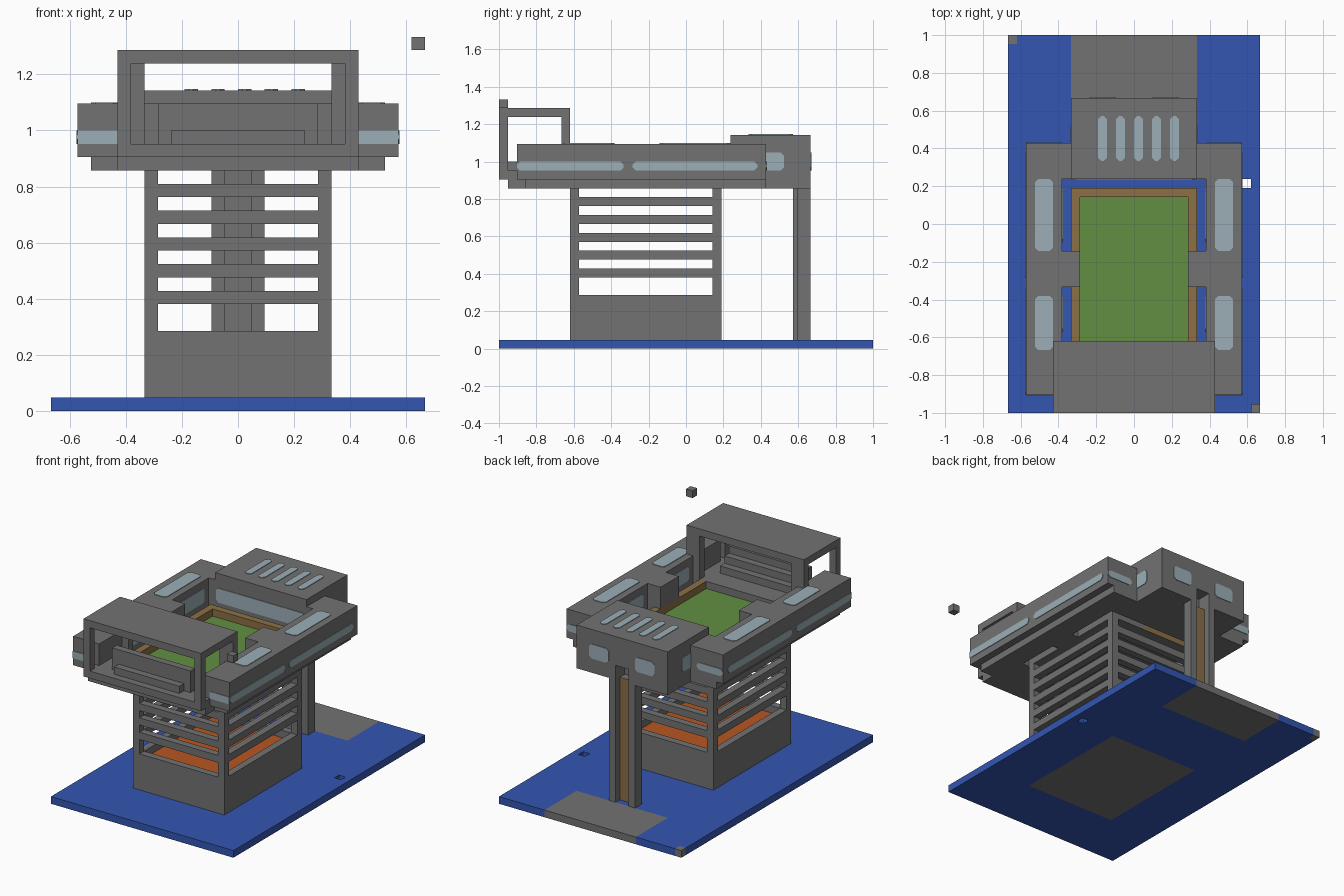
import bpy
import bmesh
from mathutils import Vector

cube = bpy.data.objects.get("Cube")
if cube:
    bpy.data.objects.remove(cube, do_unlink=True)

U = 1 / 21  # one block of the model


def material(name, rgb):
    m = bpy.data.materials.new(name)
    m.use_nodes = True
    m.diffuse_color = (*rgb, 1)
    m.node_tree.nodes["Principled BSDF"].inputs["Base Color"].default_value = (*rgb, 1)
    return m


GREY = material("concrete grey", (0.17, 0.17, 0.17))
BLUE = material("water blue", (0.034, 0.093, 0.445))
GLASS = material("pale glass", (0.33, 0.43, 0.47))
GRASS = material("grass green", (0.122, 0.275, 0.055))
WOOD = material("wood brown", (0.258, 0.162, 0.061))
ORANGE = material("floor orange", (0.48, 0.093, 0.015))


def finish(name, bm, *mats):
    bmesh.ops.recalc_face_normals(bm, faces=bm.faces)
    mesh = bpy.data.meshes.new(name)
    bm.to_mesh(mesh)
    bm.free()
    for m in mats:
        mesh.materials.append(m)
    ob = bpy.data.objects.new(name, mesh)
    bpy.context.collection.objects.link(ob)
    return ob


def boxes(name, mat, *spans, mirror=False):
    """Boxes given as (x0, x1, y0, y1, z0, z1) in block units."""
    bm = bmesh.new()
    for s in spans:
        for flip in ((1, -1) if mirror else (1,)):
            lo = Vector((s[0], s[2], s[4]))
            hi = Vector((s[1], s[3], s[5]))
            for v in bmesh.ops.create_cube(bm, size=1)["verts"]:
                p = (lo + hi) / 2 + v.co * (hi - lo)
                v.co = Vector((p.x * flip, p.y, p.z)) * U
    return finish(name, bm, mat)


def window(name, axis, pos, side, a0, a1, b0, b1, mirror=False, mat=GLASS, cut=0.35):
    """Thin plate with clipped corners, lying on a face across the given axis."""
    bm = bmesh.new()
    c = cut
    outline = [(a0 + c, b0), (a1 - c, b0), (a1, b0 + c), (a1, b1 - c),
               (a1 - c, b1), (a0 + c, b1), (a0, b1 - c), (a0, b0 + c)]
    for flip in ((1, -1) if mirror else (1,)):
        verts = []
        for a, b in outline:
            p = [a, b]
            p.insert(axis, pos)
            verts.append(bm.verts.new(Vector((p[0] * flip, p[1], p[2])) * U))
        face = bm.faces.new(verts)
        push = Vector((0, 0, 0))
        push[axis] = side * 0.004 * (flip if axis == 0 else 1)
        out = bmesh.ops.extrude_face_region(bm, geom=[face])["geom"]
        bmesh.ops.translate(bm, vec=push, verts=[g for g in out if isinstance(g, bmesh.types.BMVert)])
    return finish(name, bm, mat)


# Base plate with grey paved areas and one small hole
xs = [-14, -13, -7, 7, 12, 13, 14]
ys = [-21, -13, 4, 5, 14, 20, 21]
bm = bmesh.new()
grid = [[bm.verts.new((x * U, y * U, U)) for y in ys] for x in xs]
for i in range(len(xs) - 1):
    for j in range(len(ys) - 1):
        if xs[i] == 12 and ys[j] == 4:
            continue
        f = bm.faces.new((grid[i][j], grid[i + 1][j], grid[i + 1][j + 1], grid[i][j + 1]))
        paved = xs[i] == -7 and (ys[j] == -13 or ys[j] >= 14)
        corner = xs[i] == -14 and ys[j] == 20
        f.material_index = int(paved or corner)
base = finish("base_plate", bm, BLUE, GREY)
solid = base.modifiers.new("thickness", 'SOLIDIFY')
solid.thickness = U
solid.offset = -1

# Tower: plinth walls, floor, corner posts and slats
boxes("plinth_sides", GREY, (6, 7, -13, 4, 1, 6), mirror=True)
boxes("plinth_ends", GREY, (-6, 6, -13, -12, 1, 6), (-6, 6, 3, 4, 1, 6))
boxes("tower_floor", ORANGE, (-6, 6, -12, 3, 1, 5))
boxes("corner_posts", GREY, (6, 7, -13, -12, 6, 18), (6, 7, 3, 4, 6, 18), mirror=True)
for z in range(8, 17, 2):
    boxes("side_slats", GREY, (6, 7, -12, 3, z, z + 1), mirror=True)
    boxes("end_slats", GREY, (-6, 6, -13, -12, z, z + 1), (-6, 6, 3, 4, z, z + 1))

# Roof garden with a raised wooden rim
boxes("garden_slab", GREY, (-7, 7, -13, 4, 18, 18.9))
boxes("lawn", GRASS, (-6, 6, -13, 3, 18.9, 19))
boxes("rim_sides", WOOD, (6, 7, -13, 4, 18.02, 20), mirror=True)
boxes("rim_back", WOOD, (-6, 6, 3, 4, 18.02, 20))

# Side wings with lower trays and bridges to the garden
boxes("wings", GREY, (8, 12, -19, 9, 19, 23), mirror=True)
boxes("wing_trays", GREY, (8, 11, -18, 9, 18, 19), mirror=True)
boxes("bridges", GREY, (7, 8, -7, -3, 18, 23), (6, 7, -7, -3, 20, 23), mirror=True)
boxes("wing_links", GREY, (7, 8, 5, 9, 18, 23), mirror=True)

# Rear cabin with a doorway notch
cabin = boxes("rear_cabin", GREY, (-7, 7, 5, 14, 18, 24))
cutter = boxes("doorway_cutter", GREY, (-1, 1, 12, 15, 17, 20))
cutter.hide_render = True
cut = cabin.modifiers.new("doorway", 'BOOLEAN')
cut.operation = 'DIFFERENCE'
cut.solver = 'EXACT'
cut.object = cutter
bpy.context.view_layer.update()
carved = bpy.data.meshes.new_from_object(cabin.evaluated_get(bpy.context.evaluated_depsgraph_get()))
cabin.modifiers.clear()
cabin.data = carved
bpy.data.objects.remove(cutter, do_unlink=True)

# Rear column with side rails and a wooden back
boxes("column_core", GREY, (-1, 1, 12, 13, 1, 18))
boxes("column_rails", GREY, (1, 2, 13, 14, 1, 18), (1, 2, 12.5, 13, 1, 18), mirror=True)
window("column_wood", 1, 13, 1, -1, 1, 1, 18, mat=WOOD, cut=0.02)

# Front pavilion: deck, frame, posts, roof and stepped seating
boxes("pavilion_deck", GREY, (-9, 9, -20, -18, 18, 19), (-8, 8, -18, -13, 18, 19),
      (-8, 8, -20, -13, 19, 20))
boxes("front_sill", GREY, (-9, 9, -21, -20, 19, 20))
boxes("deck_edges", GREY, (8, 9, -20, -19, 19, 20), mirror=True)
boxes("front_posts", GREY, (8, 9, -21, -20, 20, 26), mirror=True)
boxes("back_posts", GREY, (7, 9, -14, -13, 20, 26), mirror=True)
boxes("pavilion_roof", GREY, (-9, 9, -21, -13, 26, 27))
boxes("front_bench", GREY, (-5, 5, -20, -19, 20, 21))
boxes("seating_wall", GREY, (-6, 6, -19, -18, 20, 23))
for step in range(2):
    boxes("seating_step", GREY, (-6, 6, -18 + step, -17 + step, 20, 22 - step))

# Wing windows
window("outer_front_windows", 0, 12, 1, -19, -7, 20, 21, mirror=True)
window("outer_rear_windows", 0, 12, 1, -6, 8, 20, 21, mirror=True)
window("wing_front_windows", 1, -19, -1, 9, 12, 20, 21, mirror=True, cut=0.02)
window("wing_back_windows", 1, 9, 1, 8, 12, 20, 21, mirror=True)
window("inner_rear_windows", 0, 8, -1, -2, 4, 20, 22, mirror=True)
window("inner_front_windows", 0, 8, -1, -12, -8, 20, 22, mirror=True)
window("skylights_rear", 2, 23, 1, 9, 11, -3, 5, mirror=True)
window("skylights_front", 2, 23, 1, 9, 11, -14, -8, mirror=True)

# Cabin windows
for x in range(-4, 5, 2):
    window("cabin_skylight", 2, 24, 1, x, x + 1, 7, 12)
window("cabin_front_window", 1, 5, -1, -6.8, 6.8, 20, 22)
window("cabin_back_windows", 1, 14, 1, 2, 5, 20, 22, mirror=True)
window("cabin_side_windows", 0, 7, 1, 8, 11, 20, 22, mirror=True)

# Small floating marker block
boxes("floating_block", GREY, (13, 14, -21, -20, 27, 28))
